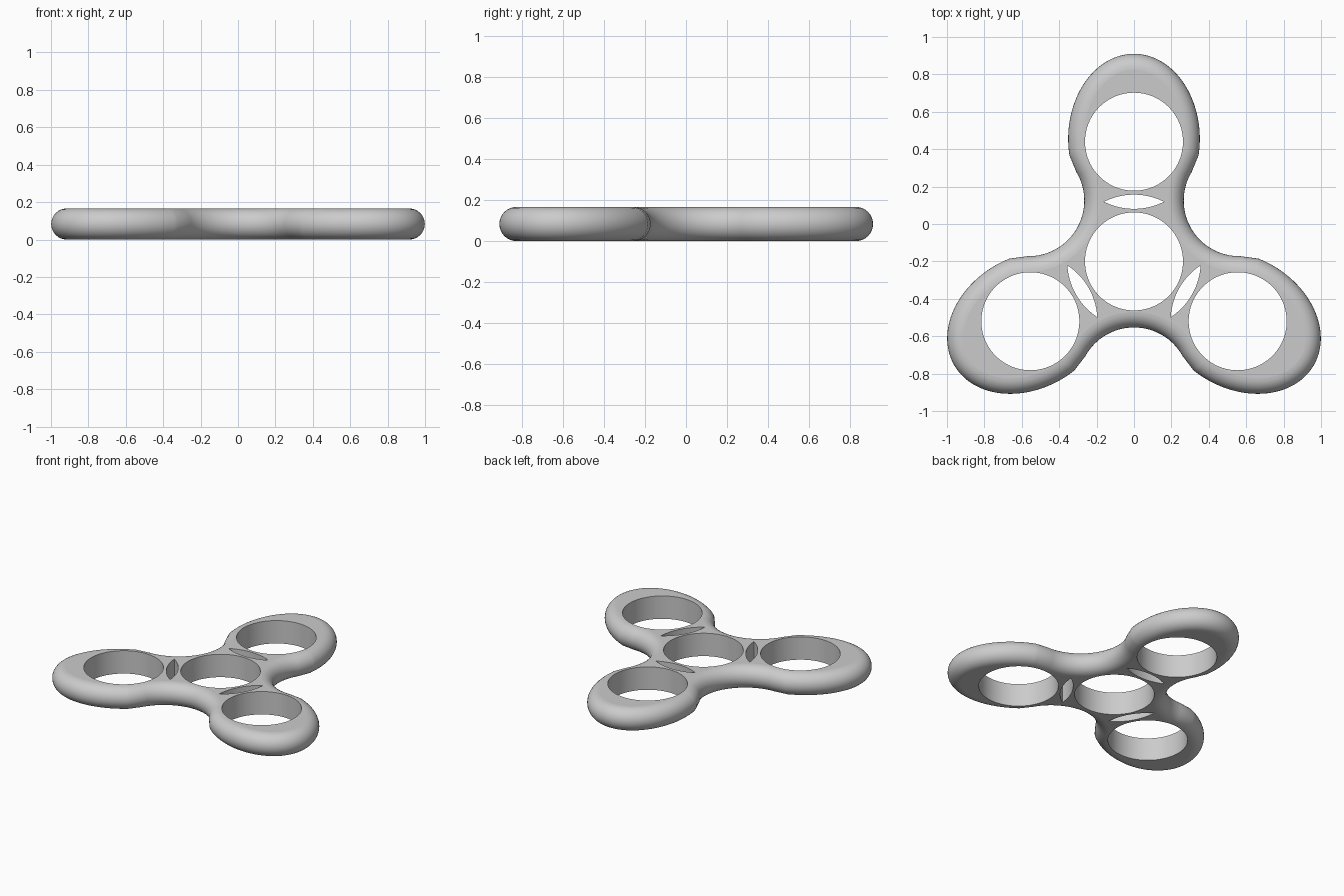
import bpy
import bmesh
from math import sin, cos, pi, sqrt, radians
from mathutils import Vector, Matrix

if "Cube" in bpy.data.objects:
    bpy.data.objects.remove(bpy.data.objects["Cube"], do_unlink=True)

HEIGHT = 0.166
HUB = Vector((0, -0.2, 0))
ARM = 0.64            # hub centre to lobe centre
HOLE = 0.262

grey = bpy.data.materials.new("satin grey")
grey.use_nodes = True
colour = (0.6, 0.6, 0.6, 1)
grey.diffuse_color = colour
grey.node_tree.nodes["Principled BSDF"].inputs["Base Color"].default_value = colour


def loft(name, rings):
    """Closed solid through equal rings, capped at both ends."""
    bm = bmesh.new()
    loops = [[bm.verts.new(p) for p in ring] for ring in rings]
    n = len(loops[0])
    for a, b in zip(loops, loops[1:]):
        for i in range(n):
            j = (i + 1) % n
            bm.faces.new((a[i], a[j], b[j], b[i]))
    bm.faces.new(loops[0][::-1])
    bm.faces.new(loops[-1])
    bmesh.ops.recalc_face_normals(bm, faces=bm.faces)
    mesh = bpy.data.meshes.new(name)
    bm.to_mesh(mesh)
    bm.free()
    mesh.materials.append(grey)
    obj = bpy.data.objects.new(name, mesh)
    bpy.context.collection.objects.link(obj)
    return obj


# Half of one arm: concave valley arc, then an elliptical lobe
half = []
valley_r, valley_d = 0.297, 0.65
cx, cy = valley_d * sin(pi / 3), valley_d * cos(pi / 3)
start, end = radians(210), radians(149)
for i in range(17):
    a = start + (end - start) * i / 16
    half.append((cx + valley_r * cos(a), cy + valley_r * sin(a)))
for i in range(33):
    a = radians(-11) + radians(101) * i / 32
    half.append((0.352 * cos(a), 0.655 + 0.455 * sin(a)))

# Mirror the half, then turn it three times around the hub
arm = half + [(-x, y) for x, y in half[-2:0:-1]]
outline = []
for k in range(3):
    turn = Matrix.Rotation(k * 2 * pi / 3, 3, 'Z')
    outline += [turn @ Vector((x, y, 0)) for x, y in arm]

# Inward direction at each outline point
count = len(outline)
inward = []
for i in range(count):
    t = (outline[(i + 1) % count] - outline[i - 1]).normalized()
    inward.append(Vector((-t.y, t.x, 0)))

# Body with a fully rounded rim
R = HEIGHT / 2
rings = []
for s in range(17):
    a = -pi / 2 + pi * s / 16
    lift = Vector((0, 0, R + R * sin(a)))
    rings.append([HUB + p + n * (R * (1 - cos(a))) + lift
                  for p, n in zip(outline, inward)])
body = loft("spinner_body", rings)


def prism(name, points):
    return loft(name, [[p + Vector((0, 0, z)) for p in points]
                       for z in (-0.1, HEIGHT + 0.1)])


def circle(centre):
    return [centre + Vector((HOLE * cos(2 * pi * i / 96), HOLE * sin(2 * pi * i / 96), 0))
            for i in range(96)]


# Lens-shaped slot outline from two shallow arcs
W, H = 0.16, 0.038
lens_r = (W * W + H * H) / (2 * H)
xs = [-W + 2 * W * i / 20 for i in range(21)]
arc = [(x, sqrt(lens_r ** 2 - x * x) - lens_r + H) for x in xs]
lens = [(x, -y) for x, y in arc] + arc[-2:0:-1]

# Bearing holes and slots
cutters = [prism("hub_hole", circle(HUB))]
for k in range(3):
    turn = Matrix.Rotation(k * 2 * pi / 3, 3, 'Z')
    cutters.append(prism("lobe_hole", circle(HUB + turn @ Vector((0, ARM, 0)))))
    cutters.append(prism("slot", [HUB + turn @ Vector((x, y + 0.319, 0)) for x, y in lens]))

bpy.ops.object.select_all(action='DESELECT')
bpy.context.view_layer.objects.active = body
body.select_set(True)
for cutter in cutters:
    cutter.hide_render = True
    mod = body.modifiers.new("cut", 'BOOLEAN')
    mod.operation = 'DIFFERENCE'
    mod.solver = 'EXACT'
    mod.object = cutter
    bpy.ops.object.modifier_apply(modifier=mod.name)
for cutter in cutters:
    bpy.data.objects.remove(cutter, do_unlink=True)

# Smooth rim and bores, flat top and bottom
bpy.ops.object.shade_smooth_by_angle(angle=radians(30))
for face in body.data.polygons:
    if abs(face.normal.z) > 0.999:
        face.use_smooth = False
